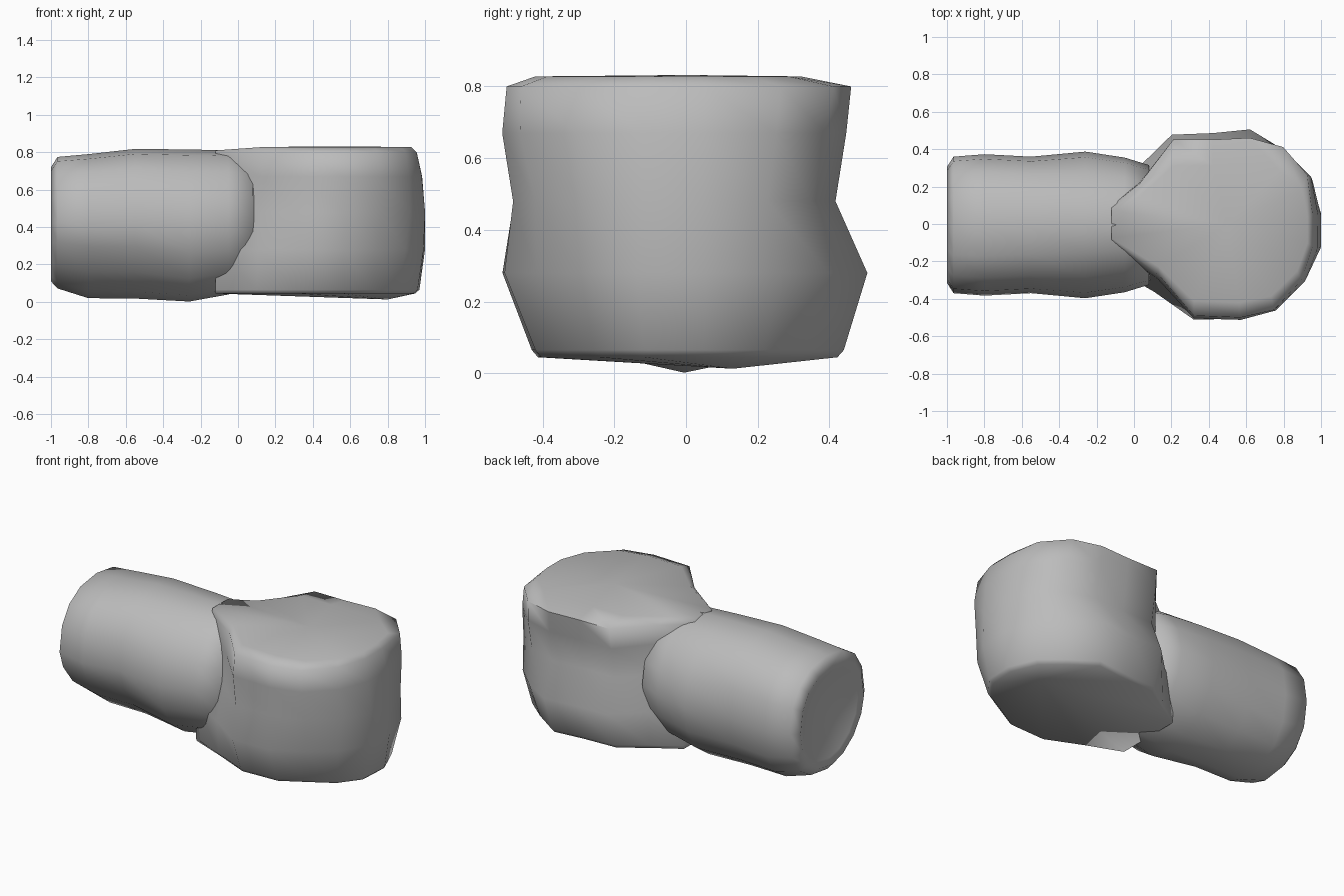
import bpy, bmesh, math

cube = bpy.data.objects.get("Cube")
if cube:
    bpy.data.objects.remove(cube, do_unlink=True)

grey = bpy.data.materials.new("plain grey")
grey.use_nodes = True
grey.diffuse_color = (0.5, 0.5, 0.5, 1)
grey.node_tree.nodes["Principled BSDF"].inputs["Base Color"].default_value = (0.5, 0.5, 0.5, 1)


def loft(name, rings, tips):
    """Skin equal-sized rings and close each end with a fan to its tip."""
    bm = bmesh.new()
    loops = [[bm.verts.new(p) for p in ring] for ring in rings]
    n = len(loops[0])
    for a, b in zip(loops, loops[1:]):
        for i in range(n):
            j = (i + 1) % n
            bm.faces.new((a[i], a[j], b[j], b[i]))
    for loop, tip in zip((loops[0], loops[-1]), tips):
        t = bm.verts.new(tip)
        for i in range(n):
            bm.faces.new((loop[i], loop[(i + 1) % n], t))
    bmesh.ops.recalc_face_normals(bm, faces=bm.faces[:])
    mesh = bpy.data.meshes.new(name)
    bm.to_mesh(mesh)
    bm.free()
    mesh.materials.append(grey)
    obj = bpy.data.objects.new(name, mesh)
    bpy.context.collection.objects.link(obj)
    bpy.ops.object.select_all(action="DESELECT")
    obj.select_set(True)
    bpy.context.view_layer.objects.active = obj
    bpy.ops.object.shade_smooth_by_angle(angle=math.radians(75))
    return obj


# Upright drum: teardrop outlines, blended from foot to rim
foot = [(-.12, .2), (.04, .3), (.2, .41), (.42, .42), (.61, .44), (.77, .33),
        (.9, .22), (.97, .05), (.96, -.12), (.86, -.25), (.72, -.33),
        (.56, -.42), (.32, -.43), (.1, -.33), (-.12, -.24)]
rim = [(-.12, .1), (.03, .22), (.21, .46), (.42, .46), (.62, .47), (.8, .42),
       (.93, .27), (.96, .05), (.96, -.12), (.9, -.3), (.75, -.46),
       (.57, -.5), (.32, -.49), (.13, -.27), (-.12, -.09)]
# height, blend towards rim, then scale of right half, front and back
levels = [(.045, 0, .95, .96, .96), (.065, 0, 1, 1, 1), (.28, .25, 1.07, 1.15, 1.13),
          (.48, .6, 1.09, 1.03, .91), (.67, .85, 1.05, 1.05, .96),
          (.8, 1, .99, 1, .98), (.828, 1, .93, .84, .68)]
drum_rings = []
for z, t, right, front, back in levels:
    ring = []
    for (ax, ay), (bx, by) in zip(foot, rim):
        x, y = ax + (bx - ax) * t, ay + (by - ay) * t
        if x > .5:
            x = min(1, .5 + (x - .5) * right)
        # the neck on the left keeps its top level with the barrel
        drop = .018 if z > .7 and x < .1 else 0
        ring.append((x, y * (back if y > 0 else front), z - drop))
    drum_rings.append(ring)
loft("upright_drum", drum_rings, [(.8, .13, .013), (.5, 0, .832)])

# Sideways barrel: x, half width, low, high, rounding, rounding of the lower front
sections = [(-.985, .27, .15, .68, .88, 1.1), (-1, .31, .11, .72, .88, 1.15),
            (-.965, .365, .072, .775, .86, 1.25), (-.8, .378, .02, .79, .86, 1.3),
            (-.55, .365, .018, .818, .88, 1.25), (-.26, .392, .002, .815, 1, 1.05),
            (-.05, .36, .04, .81, 1.02, 1.02), (.08, .32, .1, .78, 1, 1)]
barrel_rings = []
for x, half, low, high, power, low_front in sections:
    ring = []
    for i in range(16):
        a = math.tau * i / 16
        c, s = math.cos(a), math.sin(a)
        p = low_front if c < 0 and s < 0 else power
        y = math.copysign(abs(c) ** p, c) * half
        z = math.copysign(abs(s) ** p, s) * (high - low) / 2
        ring.append((x, y - .005, (low + high) / 2 + z))
    barrel_rings.append(ring)
loft("side_barrel", barrel_rings, [(-.95, 0, .42), (.14, 0, .42)])
